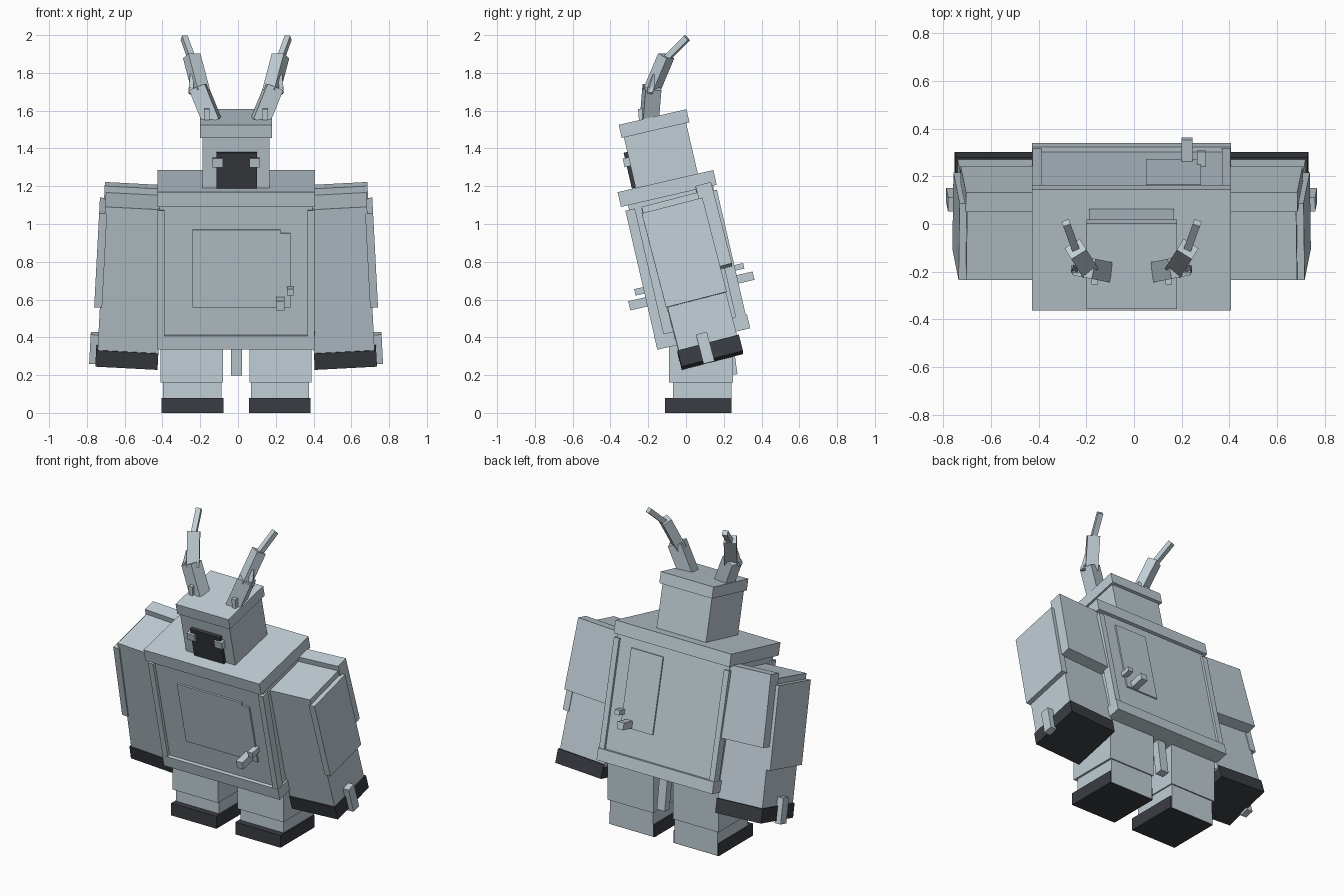
import bpy, math
from mathutils import Matrix, Vector

if "Cube" in bpy.data.objects:
    bpy.data.objects.remove(bpy.data.objects["Cube"])

CX = -0.01  # centre line of the body


def material(name, rgb):
    m = bpy.data.materials.new(name)
    m.diffuse_color = (*rgb, 1)
    m.use_nodes = True
    m.node_tree.nodes["Principled BSDF"].inputs["Base Color"].default_value = m.diffuse_color
    return m


STEEL = material("pale steel", (0.53, 0.62, 0.67))
DARK = material("charcoal", (0.042, 0.046, 0.055))


def box(name, x, y, z, mat=STEEL, matrix=Matrix()):
    """Box spanning three (low, high) ranges, carried by a transform."""
    corners = [matrix @ Vector((a, b, c)) for a in x for b in y for c in z]
    faces = [(0, 1, 3, 2), (4, 6, 7, 5), (0, 4, 5, 1),
             (2, 3, 7, 6), (0, 2, 6, 4), (1, 5, 7, 3)]
    if matrix.determinant() < 0:
        faces = [f[::-1] for f in faces]
    me = bpy.data.meshes.new(name)
    me.from_pydata(corners, [], faces)
    me.materials.append(mat)
    ob = bpy.data.objects.new(name, me)
    bpy.context.collection.objects.link(ob)
    return ob


def bar(name, a, b, w, d, mirror):
    """Square bar running from point a to point b."""
    a, b = Vector(a), Vector(b)
    q = (b - a).to_track_quat('Z', 'Y').to_matrix().to_4x4()
    m = mirror @ Matrix.Translation(a) @ q
    box(name, (-w / 2, w / 2), (-d / 2, d / 2), (0, (b - a).length), STEEL, m)


# Torso and head lean forward
LEAN = Matrix.Translation((CX, 0, 0)) @ Matrix.Rotation(math.radians(13), 4, 'X')


def lean(name, x, y, z, mat=STEEL):
    box(name, x, y, z, mat, LEAN)


lean("torso", (-0.405, 0.405), (-0.052, 0.41), (0.38, 1.18))
lean("shoulder_slab", (-0.417, 0.417), (-0.09, 0.43), (1.14, 1.22))
lean("waist_slab", (-0.417, 0.417), (-0.073, 0.432), (0.36, 0.435))
for s in (-1, 1):
    px = sorted((s * 0.378, s * 0.415))
    lean("front_corner_post", px, (-0.072, -0.02), (0.43, 1.115))
    lean("back_corner_post", px, (0.37, 0.425), (0.43, 1.115))

# Front and back doors with handles
lean("front_door", (-0.23, 0.235), (-0.062, -0.04), (0.587, 1.008))
lean("front_door_edge", (0.235, 0.287), (-0.062, -0.04), (0.587, 0.99))
lean("front_handle", (0.21, 0.255), (-0.165, -0.05), (0.595, 0.645))
lean("front_latch", (0.27, 0.305), (-0.12, -0.05), (0.665, 0.70))
lean("back_door", (0.06, 0.29), (0.40, 0.419), (0.60, 1.08))
lean("back_handle", (0.21, 0.255), (0.41, 0.512), (0.605, 0.65))
lean("back_latch", (0.275, 0.31), (0.41, 0.473), (0.675, 0.705))

# Head, visor and eyes
lean("head", (-0.178, 0.178), (0.008, 0.346), (1.2, 1.5))
lean("head_cap", (-0.19, 0.19), (-0.004, 0.364), (1.495, 1.566))
lean("visor", (-0.105, 0.11), (-0.012, 0.02), (1.222, 1.416))
for s in (-1, 1):
    lean("eye", sorted((s * 0.07, s * 0.125)), (-0.024, 0.01), (1.34, 1.387))
bpy.data.objects["visor"].data.materials[0] = DARK

for s in (-1, 1):
    side = Matrix.Translation((CX, 0, 0)) @ Matrix.Diagonal((s, 1, 1, 1))

    # Arms: leaning forward and splayed slightly outward
    arm = (side @ Matrix.Translation((0, 0, 1.1))
           @ Matrix.Rotation(math.radians(-3), 4, 'Y')
           @ Matrix.Translation((0, 0, -1.1))
           @ Matrix.Rotation(math.radians(14.5), 4, 'X'))
    box("arm", (0.37, 0.692), (0.036, 0.355), (0.28, 1.08), STEEL, arm)
    box("arm_back_plate", (0.37, 0.70), (0.34, 0.425), (0.67, 1.115), STEEL, arm)
    box("arm_side_plate", (0.68, 0.722), (0.028, 0.36), (0.53, 1.045), STEEL, arm)
    box("cuff", (0.37, 0.70), (0.03, 0.365), (0.206, 0.295), DARK, arm)
    box("thumb", (0.69, 0.733), (0.145, 0.205), (0.19, 0.35), STEEL, arm)

    # Legs and feet
    box("upper_leg", (0.07, 0.40), (-0.09, 0.25), (0.16, 0.46), STEEL, side)
    box("lower_leg", (0.078, 0.387), (-0.07, 0.242), (0.003, 0.17), STEEL, side)
    box("foot", (0.068, 0.394), (-0.11, 0.24), (0, 0.08), DARK, side)

    # Horns in three bent segments with small prongs
    bar("horn_base", (0.125, -0.195, 1.54), (0.20, -0.18, 1.725), 0.085, 0.09, side)
    bar("horn_middle", (0.185, -0.185, 1.70), (0.235, -0.105, 1.89), 0.075, 0.06, side)
    bar("horn_tip", (0.233, -0.11, 1.87), (0.275, 0.005, 1.985), 0.032, 0.032, side)
    bar("horn_prong", (0.21, -0.19, 1.70), (0.25, -0.19, 1.71), 0.03, 0.03, side)
    bar("horn_prong_tip", (0.238, -0.195, 1.69), (0.228, -0.165, 1.79), 0.025, 0.025, side)
    bar("horn_nub", (0.155, -0.235, 1.55), (0.155, -0.24, 1.61), 0.028, 0.028, side)

# Tail hanging between the legs
tail = Matrix.Translation((0, 0.22, 0.4)) @ Matrix.Rotation(math.radians(8), 4, 'X')
box("tail", (-0.037, 0.02), (-0.025, 0.025), (-0.2, 0.05), STEEL, tail)
